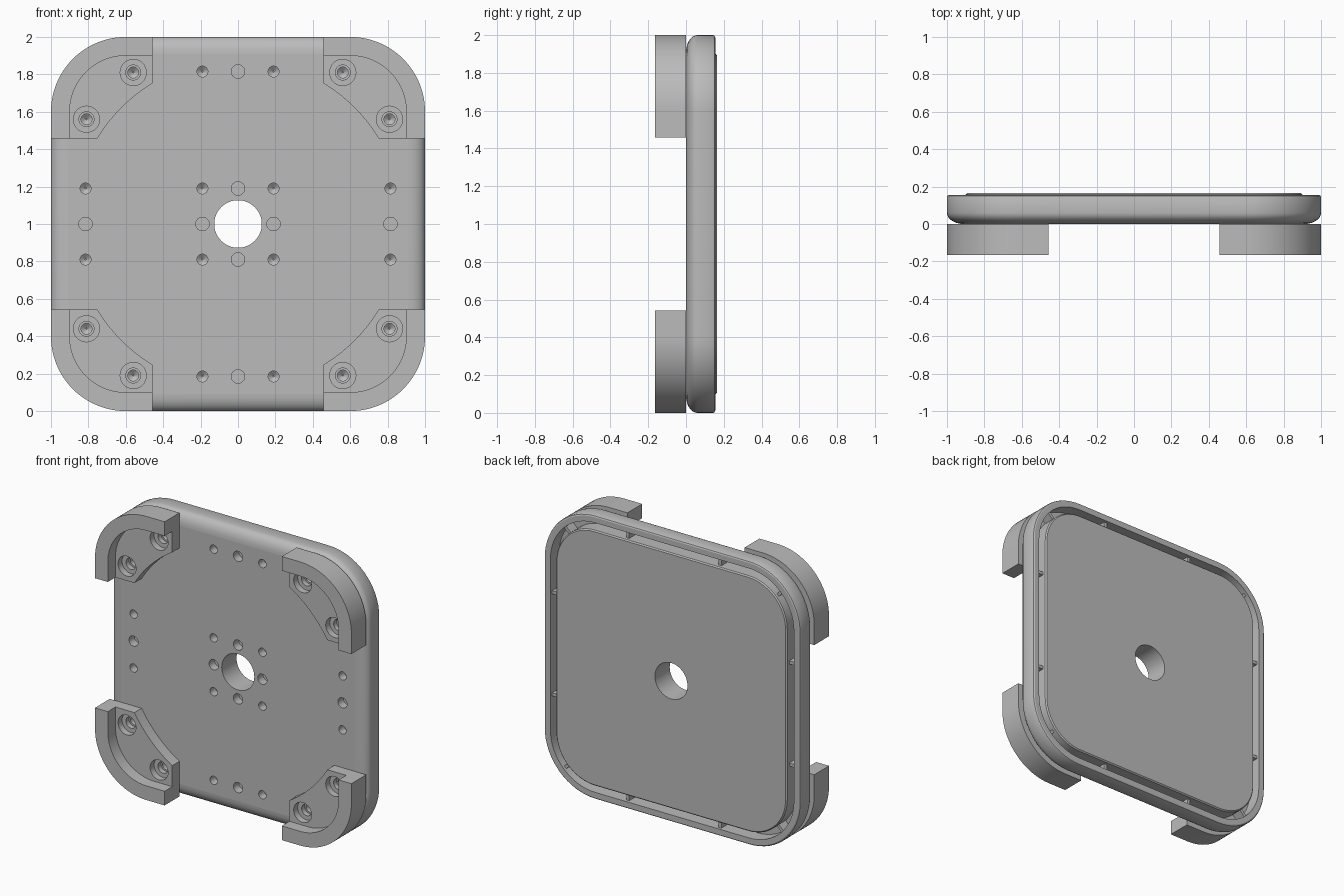
import bpy, bmesh, math
from mathutils import Matrix, Vector

cube = bpy.data.objects.get("Cube")
if cube:
    bpy.data.objects.remove(cube, do_unlink=True)

grey = bpy.data.materials.new("mid_grey")
grey.use_nodes = True
COL = (0.5, 0.5, 0.5, 1)
grey.diffuse_color = COL
bsdf = next(n for n in grey.node_tree.nodes if n.type == 'BSDF_PRINCIPLED')
bsdf.inputs["Base Color"].default_value = COL
bsdf.inputs["Roughness"].default_value = 0.6


def make(name, bm):
    bmesh.ops.recalc_face_normals(bm, faces=bm.faces[:])
    me = bpy.data.meshes.new(name)
    bm.to_mesh(me)
    bm.free()
    me.materials.append(grey)
    ob = bpy.data.objects.new(name, me)
    bpy.context.scene.collection.objects.link(ob)
    return ob


def activate(ob):
    bpy.ops.object.select_all(action='DESELECT')
    ob.select_set(True)
    bpy.context.view_layer.objects.active = ob


def cut(ob, cutter):
    activate(ob)
    mod = ob.modifiers.new("holes", 'BOOLEAN')
    mod.operation, mod.solver, mod.object = 'DIFFERENCE', 'EXACT', cutter
    bpy.ops.object.modifier_apply(modifier=mod.name)
    bpy.data.objects.remove(cutter, do_unlink=True)


def smooth(ob):
    activate(ob)
    bpy.ops.object.shade_smooth_by_angle(angle=math.radians(35))
    for p in ob.data.polygons:          # keep the large flat panels flat
        if abs(p.normal.y) > 0.999:
            p.use_smooth = False


def arc(cx, cz, r, a0, a1, n):
    return [(cx + r * math.cos(math.radians(a0 + (a1 - a0) * i / n)),
             cz + r * math.sin(math.radians(a0 + (a1 - a0) * i / n))) for i in range(n + 1)]


def drill(bm, x, z, rings, n=32):
    """Turned cutter along y; rings are (radius, y)."""
    loops = [[bm.verts.new((x + r * math.cos(2 * math.pi * i / n), y,
                            z + r * math.sin(2 * math.pi * i / n))) for i in range(n)]
             for r, y in rings]
    for a, b in zip(loops, loops[1:]):
        for i in range(n):
            bm.faces.new((a[i], a[(i + 1) % n], b[(i + 1) % n], b[i]))
    bm.faces.new(loops[0])
    bm.faces.new(loops[-1])


def prism(bm, pts, y0, y1):
    a = [bm.verts.new((x, y0, z)) for x, z in pts]
    b = [bm.verts.new((x, y1, z)) for x, z in pts]
    bm.faces.new(a)
    bm.faces.new(b)
    for i in range(len(a)):
        j = (i + 1) % len(a)
        bm.faces.new((a[i], a[j], b[j], b[i]))


SCREWS = [(0.56, 0.81), (0.81, 0.56)]
QUADS = [(sx, sz) for sx in (1, -1) for sz in (1, -1)]

# Body: rounded square lofted through (inset, y), with a rim and groove at the back
profile = [(0.09 * (1 - math.sin(t)), 0.06 * (1 - math.cos(t)))
           for t in (math.pi / 2 * i / 7 for i in range(8))]
profile += [(0, 0.143), (0.004, 0.151), (0.012, 0.155), (0.05, 0.155), (0.05, 0.06),
            (0.10, 0.06), (0.10, 0.157), (0.108, 0.165)]
bm = bmesh.new()
loops = []
for inset, y in profile:
    pts = []
    for q, (sx, sz) in enumerate([(1, 1), (-1, 1), (-1, -1), (1, -1)]):
        pts += arc(sx * 0.6, 1 + sz * 0.6, 0.4 - inset, q * 90, q * 90 + 90, 16)
    loops.append([bm.verts.new((x, y, z)) for x, z in pts])
for a, b in zip(loops, loops[1:]):
    for i in range(len(a)):
        j = (i + 1) % len(a)
        bm.faces.new((a[i], a[j], b[j], b[i]))
bm.faces.new(loops[0])
bm.faces.new(loops[-1])
body = make("body_plate", bm)

# Holes in the body: centre bore, pointed pilot holes, flat-bottomed pin holes
bm = bmesh.new()
drill(bm, 0, 1, [(0.127, -0.1), (0.127, 0.3)], 64)
d = 0.19
pilots = [(sx * d, sz * d) for sx, sz in QUADS]
pilots += [(sx * d, sz * 0.815) for sx, sz in QUADS]
pilots += [(sx * 0.815, sz * d) for sx, sz in QUADS]
pilots += [(sx * x, sz * z) for sx, sz in QUADS for x, z in SCREWS]
for x, z in pilots:
    drill(bm, x, 1 + z, [(0.029, -0.05), (0.029, 0.06), (0.004, 0.08)])
for r in (d, 0.815):
    for x, z in ((r, 0), (-r, 0), (0, r), (0, -r)):
        drill(bm, x, 1 + z, [(0.036, -0.05), (0.036, 0.06)])
cut(body, make("body_cutter", bm))
smooth(body)

# Ribs bridging the groove at the back
bm = bmesh.new()
spots = []
for s in (1, -1):
    for t in (0.36, -0.36):
        spots += [(s * 0.925, t, 0), (t, s * 0.925, 90)]
spots += [(sx * 0.83, sz * 0.83, -45 * sx * sz) for sx, sz in QUADS]
for x, z, ang in spots:
    mat = (Matrix.Translation((x, 0.095, 1 + z))
           @ Matrix.Rotation(math.radians(ang), 4, 'Y')
           @ Matrix.Diagonal((0.06, 0.08, 0.022, 1)))
    bmesh.ops.create_cube(bm, size=1, matrix=mat)
make("groove_ribs", bm)

# Corner guards: tall outer wall and a low screw shelf with a concave inner edge
END = 0.457
outer = [(1.0, END)] + arc(0.6, 0.6, 0.4, 0, 90, 24) + [(END, 1.0)]
inner = [(0.9, END)] + arc(0.6, 0.6, 0.3, 0, 90, 24) + [(END, 0.9)]
a_end = math.degrees(math.asin(END / 0.88))
scoop = arc(0, 0, 0.88, a_end, 90 - a_end, 20)
SHELF = -0.08
for sx, sz in QUADS:
    def place(pts):
        return [(sx * x, 1 + sz * z) for x, z in pts]
    side = ("left" if sx > 0 else "right") + ("_top" if sz > 0 else "_bottom")
    bm = bmesh.new()
    prism(bm, place(outer + inner[::-1]), -0.165, 0)
    smooth(make("corner_wall_" + side, bm))
    bm = bmesh.new()
    prism(bm, place(inner + scoop[::-1]), SHELF, 0)
    shelf = make("corner_shelf_" + side, bm)
    bm = bmesh.new()
    for x, z in place(SCREWS):
        drill(bm, x, z, [(0.07, -0.3), (0.07, -0.035), (0.04, -0.035), (0.04, 0.1)])
    cut(shelf, make("shelf_cutter", bm))
    smooth(shelf)
